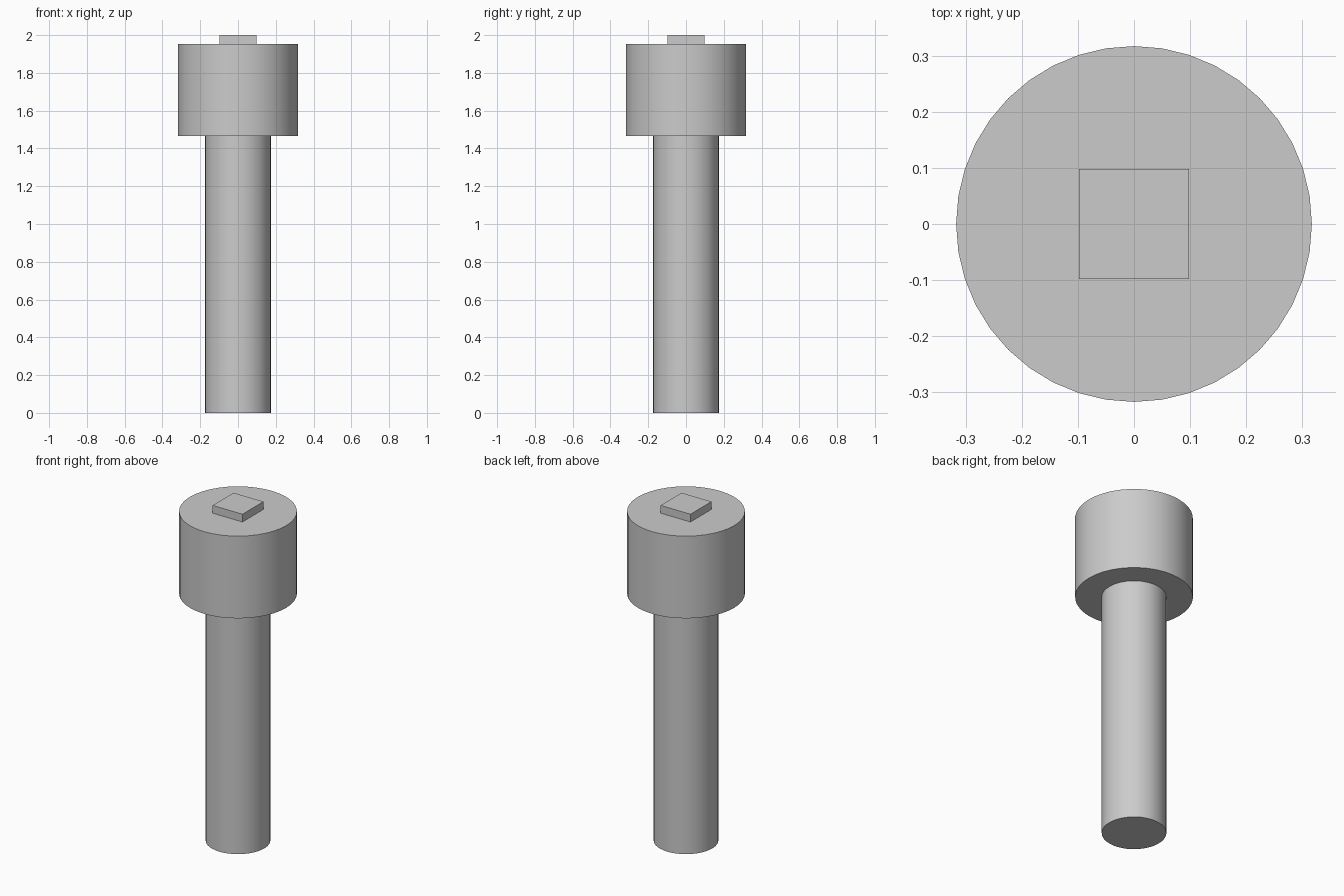
import bpy

cube = bpy.data.objects.get("Cube")
if cube:
    bpy.data.objects.remove(cube, do_unlink=True)

SIDES = 40

# Single plain grey finish
grey = bpy.data.materials.new("plain_grey")
grey.use_nodes = True
colour = (0.6, 0.6, 0.6, 1.0)
grey.diffuse_color = colour
grey.node_tree.nodes["Principled BSDF"].inputs["Base Color"].default_value = colour


def finish(name):
    obj = bpy.context.object
    obj.name = obj.data.name = name
    obj.data.materials.append(grey)
    return obj


def cylinder(name, radius, bottom, top):
    bpy.ops.mesh.primitive_cylinder_add(
        vertices=SIDES, radius=radius, depth=top - bottom,
        location=(0, 0, (bottom + top) / 2))
    obj = finish(name)
    bpy.ops.object.shade_smooth_by_angle()
    return obj


# Long round shaft and the wide round head on it
cylinder("shaft", 0.174, 0.0, 1.466)
cylinder("head", 0.317, 1.466, 1.954)

# Small square peg on top of the head
bpy.ops.mesh.primitive_cube_add(size=1, location=(0, 0, 1.977))
peg = finish("square_peg")
peg.scale = (0.196, 0.196, 0.046)
bpy.ops.object.transform_apply(location=False, rotation=False, scale=True)
